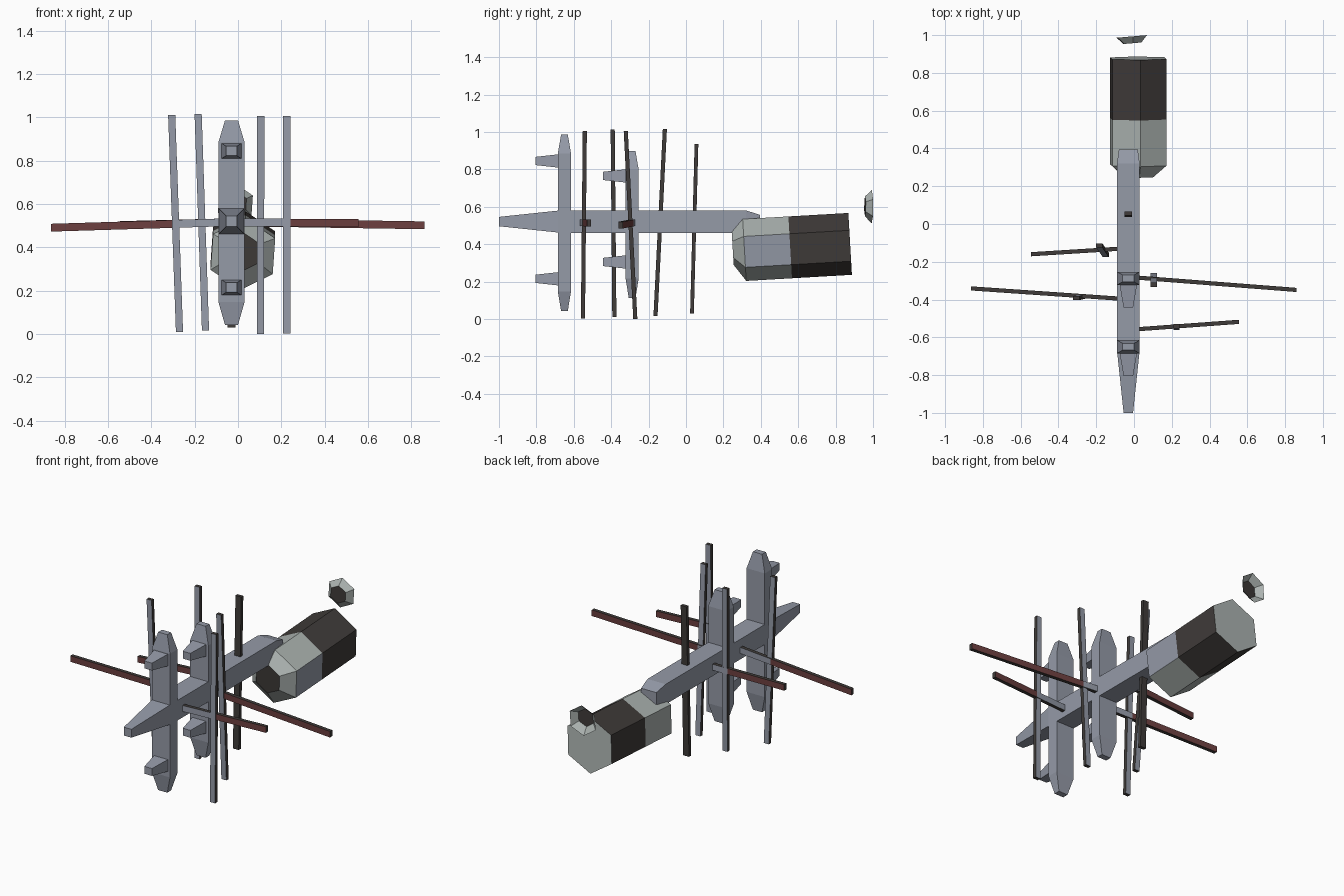
import bpy, bmesh, math
from mathutils import Vector, Matrix

if "Cube" in bpy.data.objects:
    bpy.data.objects.remove(bpy.data.objects["Cube"])


def make_mat(name, rgb):
    m = bpy.data.materials.new(name)
    m.diffuse_color = (*rgb, 1)
    m.use_nodes = True
    m.node_tree.nodes["Principled BSDF"].inputs["Base Color"].default_value = m.diffuse_color
    return m


HULL = make_mat("blue_grey_hull", (0.30, 0.325, 0.39))
DARK = make_mat("dark_brown_grey", (0.050, 0.044, 0.041))
LIGHT = make_mat("light_grey", (0.41, 0.45, 0.435))
RED = make_mat("dark_red", (0.15, 0.05, 0.05))
CX, CZ = -0.03, 0.517  # centre line of the spine


def loft(name, rings, mats, rule=None, cap_end=True):
    """Skin a list of equal point rings; rule(face) gives a material index."""
    bm = bmesh.new()
    loops = [[bm.verts.new(p) for p in r] for r in rings]
    n = len(loops[0])
    for a, b in zip(loops, loops[1:]):
        for i in range(n):
            bm.faces.new((a[i], a[(i + 1) % n], b[(i + 1) % n], b[i]))
    bm.faces.new(loops[0][::-1])
    if cap_end:
        bm.faces.new(loops[-1])
    bmesh.ops.recalc_face_normals(bm, faces=bm.faces)
    bm.normal_update()
    if rule:
        for f in bm.faces:
            f.material_index = rule(f)
    me = bpy.data.meshes.new(name)
    bm.to_mesh(me)
    bm.free()
    for m in mats:
        me.materials.append(m)
    ob = bpy.data.objects.new(name, me)
    bpy.context.collection.objects.link(ob)
    return ob


def rect(c, u, v):
    c, u, v = Vector(c), Vector(u), Vector(v)
    return [c - u - v, c + u - v, c + u + v, c - u + v]


def along_y(name, cz, stations):
    """Tapered beam along y; stations are (y, half x, half z)."""
    loft(name, [rect((CX, y, cz), (hx, 0, 0), (0, 0, hz)) for y, hx, hz in stations], [HULL])


def bar(name, p, q, side, depth, front):
    """Thin strut: coloured front and back, dark edges."""
    u, v = Vector(side), Vector((0, depth, 0))
    loft(name, [rect(p, u, v), rect(q, u, v)], [front, DARK],
         lambda f: 0 if abs(f.normal.y) > 0.7 else 1)


# Central spine
along_y("spine", 0.521, [(-1, 0.025, 0.025), (-0.67, 0.06, 0.06),
                         (0.32, 0.06, 0.06), (0.395, 0.05, 0.036)])

# Vertical pylons, each with two forward pods
for label, y, half, pod_zs in (("front", -0.65, 0.472, (0.845, 0.215)),
                               ("rear", -0.288, 0.393, (0.765, 0.305))):
    zs = [(-half, 0.03, 0.018), (-half + 0.105, 0.06, 0.035),
          (half - 0.1, 0.06, 0.035), (half, 0.03, 0.018)]
    zc = 0.514 if label == "front" else 0.505
    loft(label + "_pylon", [rect((CX, y, zc + z), (hx, 0, 0), (0, hy, 0)) for z, hx, hy in zs], [HULL])
    for side, pz in zip(("upper", "lower"), pod_zs):
        along_y(f"{label}_{side}_pod", pz, [(y - 0.155, 0.025, 0.022), (y - 0.02, 0.048, 0.037)])

# Side arms (grey inner, red outer) with an upright vane on each:
# root, tip, x where the red starts, vane top, vane bottom
ARMS = {
    "right_front": ((0.02, -0.557, 0.515), (0.555, -0.518, 0.513), 0.24, (0.225, -0.541, 1.006), (0.225, -0.551, 0.002)),
    "right_rear": ((0.02, -0.284, 0.515), (0.86, -0.349, 0.502), 0.12, (0.105, -0.322, 1.006), (0.104, -0.271, 0.0)),
    "left_front": ((-0.08, -0.395, 0.515), (-0.862, -0.341, 0.491), -0.30, (-0.306, -0.392, 1.012), (-0.27, -0.383, 0.01)),
    "left_rear": ((-0.08, -0.131, 0.515), (-0.545, -0.16, 0.503), -0.185, (-0.184, -0.113, 1.016), (-0.15, -0.163, 0.017)),
}
for label, (root, tip, split, top, bottom) in ARMS.items():
    root, tip = Vector(root), Vector(tip)
    mid = root.lerp(tip, (split - root.x) / (tip.x - root.x))
    bar(label + "_arm_inner", root, mid, (0, 0, 0.018), 0.011, HULL)
    bar(label + "_arm_outer", mid, tip, (0, 0, 0.018), 0.011, RED)
    bar(label + "_vane", bottom, top, (0.0165, 0, 0), 0.011, HULL)

# Dark upright mast through the spine
bar("dark_mast", (CX, 0.032, 0.03), (CX, 0.056, 0.935), (0.019, 0, 0), 0.010, DARK)


def hexagon(c, r, turn, tilt):
    """Hexagon facing along y, turned about y then tilted by a matrix."""
    pts = []
    for i in range(6):
        a = math.radians(turn + 60 * i)
        pts.append(Vector(c) + tilt @ Vector((r * math.cos(a), 0, r * math.sin(a))))
    return pts


# Tilted six-sided tank: light front band, dark rear half and nose plate
tilt = Matrix.Rotation(math.radians(3.3), 3, 'X')
shoulder = Vector((0.0225, 0.3125, 0.369))
step = tilt @ Vector((0, 1, 0))


def tank_rule(f):
    t = (f.calc_center_median() - shoulder).dot(step)
    facing = f.normal.dot(step)
    if facing < -0.95:
        return 1                                  # nose plate
    if abs(facing) < 0.1 and t > 0.25:
        return 1                                  # rear half
    if abs(facing) < 0.1 and f.normal.x > 0.9:
        return 2                                  # blue-grey side panel
    return 0


loft("tank", [hexagon(shoulder + step * t + Vector((0, 0, dz)), r, 86, tilt)
              for t, r, dz in ((-0.063, 0.088, 0.012), (0, 0.166, 0), (0.245, 0.166, 0), (0.566, 0.166, 0))],
     [LIGHT, DARK, HULL], tank_rule)

# Open dish behind the tank: dark floor, light flared rim
yaw = Matrix.Rotation(math.radians(5), 3, 'Z')
loft("rear_dish", [hexagon((-0.008, 0.957, 0.603), 0.053, 86, yaw),
                   hexagon((-0.012, 0.993, 0.600), 0.090, 86, yaw)],
     [LIGHT, DARK], lambda f: 1 if len(f.verts) == 6 else 0, cap_end=False)
